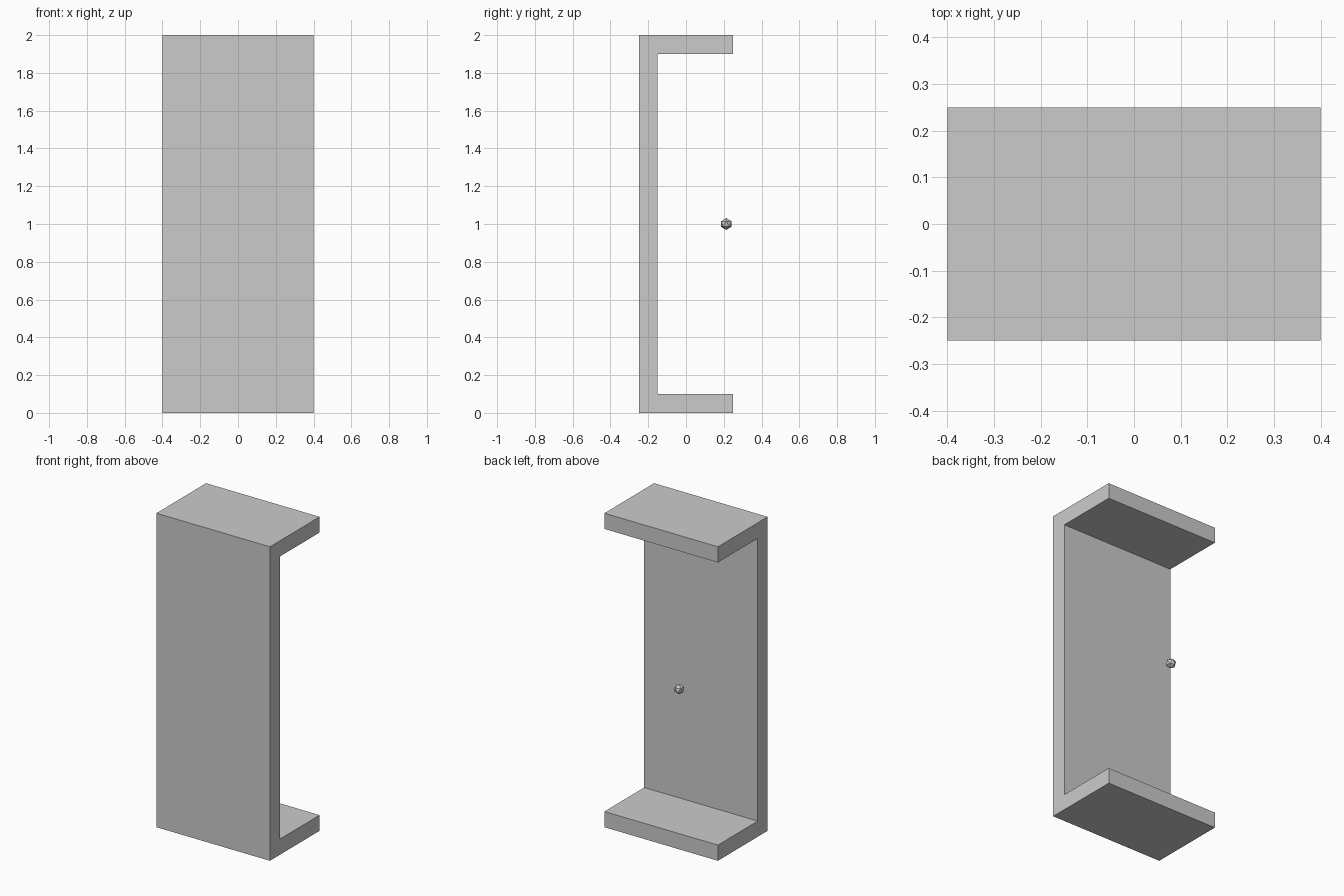
import bpy, bmesh

if "Cube" in bpy.data.objects:
    bpy.data.objects.remove(bpy.data.objects["Cube"])

def new_object(name, bm):
    bmesh.ops.recalc_face_normals(bm, faces=bm.faces)
    mesh = bpy.data.meshes.new(name)
    bm.to_mesh(mesh)
    bm.free()
    obj = bpy.data.objects.new(name, mesh)
    bpy.context.collection.objects.link(obj)
    return obj

# C-shaped frame: front panel with top and bottom plates, extruded across x
W, D, H, T = 0.8, 0.5, 2.0, 0.1
f, b = -D / 2, D / 2
profile = [(f, 0), (b, 0), (b, T), (f + T, T),
           (f + T, H - T), (b, H - T), (b, H), (f, H)]
bm = bmesh.new()
face = bm.faces.new([bm.verts.new((-W / 2, y, z)) for y, z in profile])
ext = bmesh.ops.extrude_face_region(bm, geom=[face])
verts = [v for v in ext["geom"] if isinstance(v, bmesh.types.BMVert)]
bmesh.ops.translate(bm, verts=verts, vec=(W, 0, 0))
new_object("door_frame", bm)

# Small faceted knob floating behind the panel
bm = bmesh.new()
bmesh.ops.create_icosphere(bm, subdivisions=1, radius=0.032)
knob = new_object("knob", bm)
knob.location = (-0.10, 0.213, 1.0)
